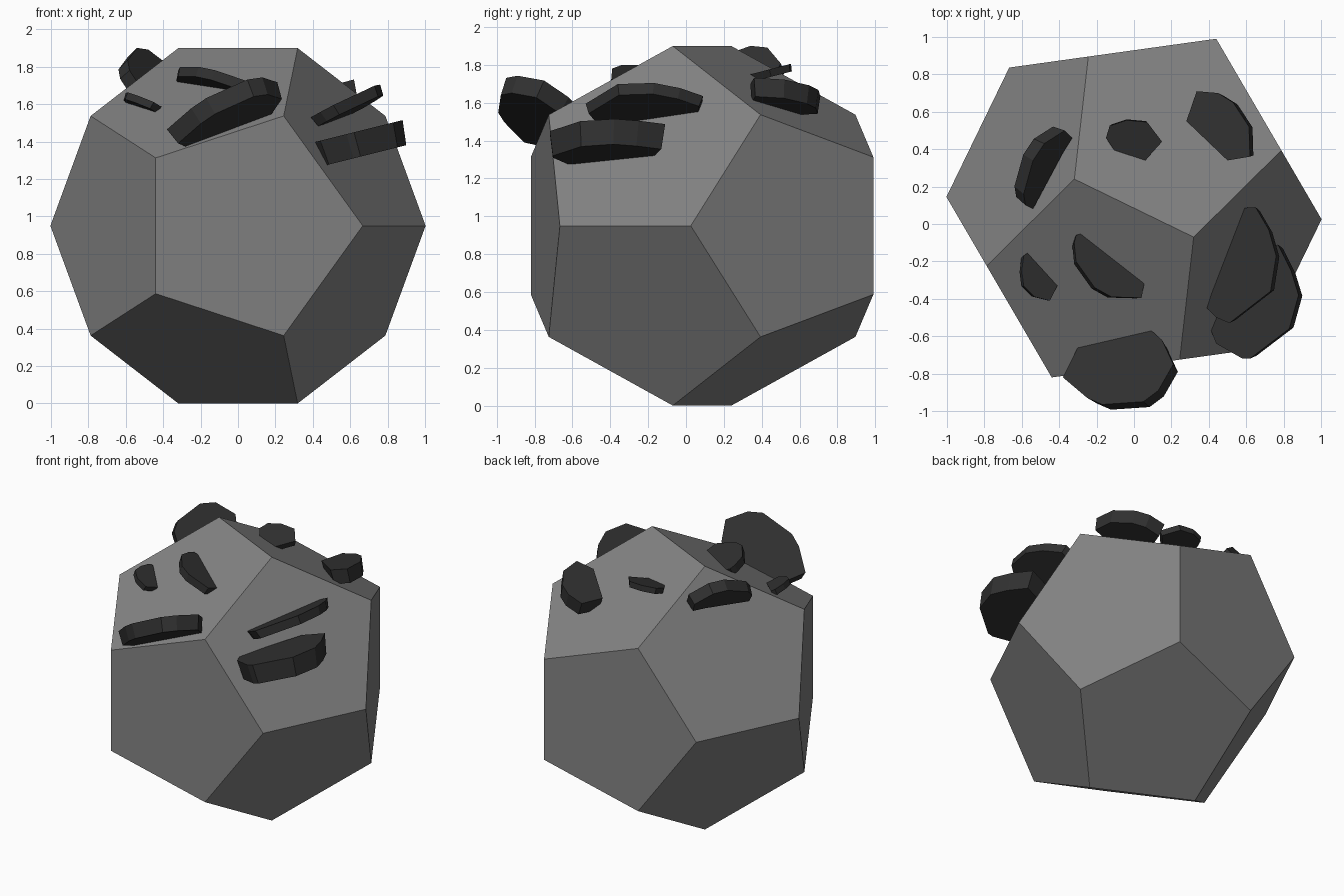
import bpy, bmesh, math
from mathutils import Vector

if "Cube" in bpy.data.objects:
    bpy.data.objects.remove(bpy.data.objects["Cube"])


def material(name, v):
    m = bpy.data.materials.new(name)
    m.diffuse_color = (v, v, v, 1)
    m.use_nodes = True
    m.node_tree.nodes["Principled BSDF"].inputs["Base Color"].default_value = m.diffuse_color
    return m


stone = material("grey stone", 0.225)
slate = material("dark slate", 0.03)


def finish(name, bm, mat):
    bmesh.ops.recalc_face_normals(bm, faces=bm.faces)
    mesh = bpy.data.meshes.new(name)
    bm.to_mesh(mesh)
    bm.free()
    mesh.materials.append(mat)
    ob = bpy.data.objects.new(name, mesh)
    bpy.context.collection.objects.link(ob)
    return ob


# Boulder: dodecahedron resting on an edge, turned and slightly stretched
def boulder():
    phi = (1 + math.sqrt(5)) / 2
    s = 0.95 / phi
    signs = (-1, 1)
    pts = [(i, j, k) for i in signs for j in signs for k in signs]
    for i in signs:
        for j in signs:
            pts += [(i / phi, 0, j * phi), (i * phi, j / phi, 0), (0, i * phi, j / phi)]
    u, v = Vector((0.879, -0.427, 0)), Vector((0.463, 0.953, 0))
    bm = bmesh.new()
    for p in pts:
        bm.verts.new(u * p[0] * s + v * p[1] * s + Vector((0, 0.085, 0.95 + p[2] * s)))
    bmesh.ops.convex_hull(bm, input=bm.verts[:])
    bmesh.ops.dissolve_limit(bm, angle_limit=math.radians(5), verts=bm.verts[:], edges=bm.edges[:])
    finish("boulder", bm, stone)


# Shard: a tilted flat plate; outline seen from above, one point on its
# upper plane, the slopes of that plane along x and y, and its thickness
def shard(name, outline, point, slope, thick):
    a, b = slope
    px, py, pz = point
    down = Vector((a, b, -1)).normalized() * thick
    bm = bmesh.new()
    top = [Vector((x, y, pz + a * (x - px) + b * (y - py))) for x, y in outline]
    mid = sum(top, Vector()) / len(top)
    upper = [bm.verts.new(p) for p in top]
    lower = [bm.verts.new(p.lerp(mid, 0.06) + down) for p in top]
    bm.faces.new(upper)
    bm.faces.new(lower[::-1])
    n = len(top)
    for i in range(n):
        j = (i + 1) % n
        bm.faces.new((upper[j], upper[i], lower[i], lower[j]))
    finish(name, bm, slate)


boulder()

shard("left_back_shard",
      [(-.59, .16), (-.58, .1), (-.54, .08), (-.38, .38), (-.33, .46), (-.37, .5), (-.48, .43), (-.54, .34)],
      (-.53, .37, 1.91), (-1.2, .7), .08)
shard("small_back_shard",
      [(-.15, .46), (-.09, .37), (.06, .34), (.15, .44), (.07, .545), (-.04, .555), (-.13, .525)],
      (0, .55, 1.805), (0, .26), .04)
shard("right_back_shard",
      [(.28, .55), (.5, .34), (.62, .36), (.615, .52), (.53, .65), (.45, .7), (.335, .71)],
      (.61, .45, 1.725), (.28, -.05), .1)
shard("small_left_shard",
      [(-.6, -.25), (-.59, -.33), (-.53, -.39), (-.45, -.41), (-.41, -.33), (-.57, -.155), (-.59, -.17)],
      (-.6, -.25, 1.66), (-.43, -.1), .04)
shard("middle_shard",
      [(-.32, -.1), (-.31, -.2), (-.21, -.34), (-.12, -.39), (.04, -.395), (.06, -.29), (-.26, -.045), (-.31, -.06)],
      (-.21, -.34, 1.80), (-.35, -.25), .055)
shard("front_shard",
      [(-.38, -.82), (-.25, -.93), (-.17, -.965), (.05, -.95), (.13, -.89), (.21, -.75), (.15, -.62), (.07, -.55), (-.29, -.64)],
      (.22, -.76, 1.727), (.482, -.457), .1)
shard("upper_right_shard",
      [(.39, -.45), (.44, -.5), (.51, -.53), (.73, -.36), (.76, -.17), (.72, -.03), (.65, .09), (.575, .085), (.5, -.1)],
      (.77, -.17, 1.71), (.51, -.05), .06)
shard("lower_right_shard",
      [(.4, -.54), (.44, -.64), (.58, -.72), (.62, -.72), (.83, -.56), (.88, -.38), (.84, -.25), (.77, -.11), (.62, -.15)],
      (.88, -.38, 1.515), (.25, 0), .135)
